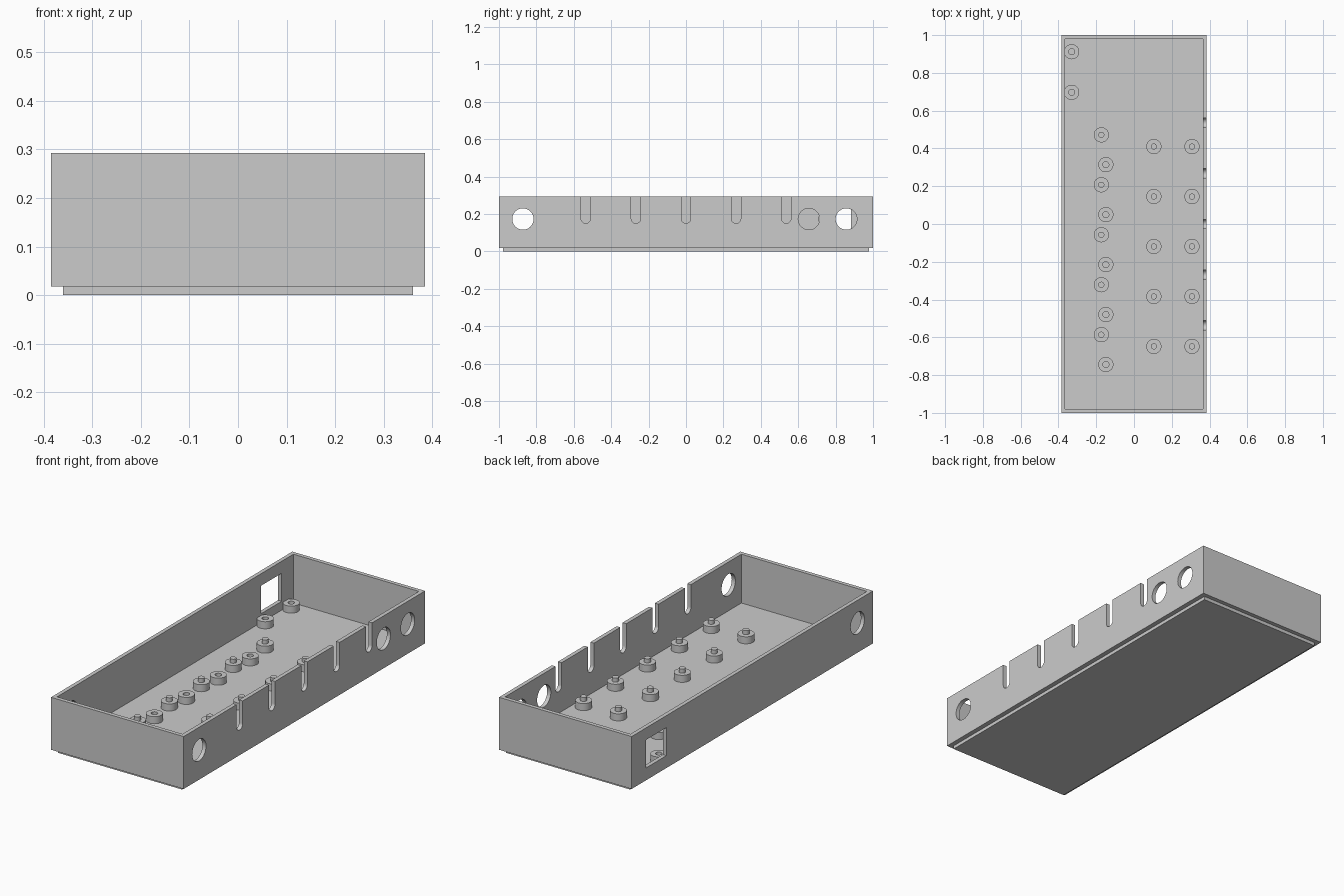
import bpy, bmesh, math

if "Cube" in bpy.data.objects:
    bpy.data.objects.remove(bpy.data.objects["Cube"])

HX, HY = 0.385, 1.0              # outer half sizes
Z0, FLOOR, TOP = 0.018, 0.037, 0.293
WALL = 0.021

grey = bpy.data.materials.new("light grey")
grey.diffuse_color = (0.6, 0.6, 0.6, 1)
grey.use_nodes = True
grey.node_tree.nodes["Principled BSDF"].inputs["Base Color"].default_value = grey.diffuse_color


def finish(name, bm):
    bmesh.ops.recalc_face_normals(bm, faces=bm.faces[:])
    me = bpy.data.meshes.new(name)
    bm.to_mesh(me)
    bm.free()
    me.materials.append(grey)
    ob = bpy.data.objects.new(name, me)
    bpy.context.collection.objects.link(ob)
    return ob


def smooth(ob):
    bpy.ops.object.select_all(action='DESELECT')
    ob.select_set(True)
    bpy.context.view_layer.objects.active = ob
    bpy.ops.object.shade_smooth_by_angle(angle=math.radians(30))


def prism(bm, profile, x0, x1):
    """Extrude a closed (y, z) outline along x."""
    a = [bm.verts.new((x0, y, z)) for y, z in profile]
    b = [bm.verts.new((x1, y, z)) for y, z in profile]
    bm.faces.new(a)
    bm.faces.new(b[::-1])
    for i in range(len(a)):
        j = (i + 1) % len(a)
        bm.faces.new((a[i], a[j], b[j], b[i]))


def rect(y0, y1, z0, z1):
    return [(y0, z0), (y1, z0), (y1, z1), (y0, z1)]


def arc(cy, cz, r, start, end, n):
    return [(cy + r * math.cos(start + (end - start) * i / n),
             cz + r * math.sin(start + (end - start) * i / n)) for i in range(n + 1)]


def box(name, hx, hy, z0, z1):
    bm = bmesh.new()
    prism(bm, rect(-hy, hy, z0, z1), -hx, hx)
    return finish(name, bm)


def cut(ob, cutter):
    mod = ob.modifiers.new("cut", 'BOOLEAN')
    mod.operation, mod.solver, mod.object = 'DIFFERENCE', 'EXACT', cutter
    bpy.context.view_layer.objects.active = ob
    bpy.ops.object.modifier_apply(modifier=mod.name)
    bpy.data.objects.remove(cutter)


# Open tray and the smaller plate below it
tray = box("tray", HX, HY, Z0, TOP)
cut(tray, box("cavity_cutter", HX - WALL, HY - WALL, FLOOR, TOP + 0.1))
box("base_plate", 0.36, 0.978, 0, Z0)

# Wall openings: round holes, cable slots and a square port
bm = bmesh.new()
for y, x0 in ((-0.872, -0.5), (0.657, 0.3), (0.857, 0.3)):
    prism(bm, arc(y, 0.173, 0.057, 0, 2 * math.pi, 48)[:-1], x0, 0.5)
for i in range(-2, 3):
    y, r = i * 0.268, 0.025
    prism(bm, arc(y, 0.175, r, math.pi, 2 * math.pi, 16) + [(y + r, 0.4), (y - r, 0.4)],
          0.3, 0.5)
prism(bm, rect(0.712, 0.882, 0.083, 0.23), -0.5, -0.3)
cut(tray, finish("opening_cutter", bm))
smooth(tray)

# Round mounts on the floor, with a raised pin or with a bore
R, PIN, MOUNT_TOP, PIN_TOP = 0.04, 0.016, 0.074, 0.095
BASE = FLOOR - 0.002
PIN_PROFILE = [(0, BASE), (R, BASE), (R, MOUNT_TOP), (PIN, MOUNT_TOP),
               (PIN, PIN_TOP), (0, PIN_TOP)]
BORE_PROFILE = [(PIN, BASE), (R, BASE), (R, MOUNT_TOP), (PIN, MOUNT_TOP), (PIN, BASE)]


def mounts(name, profile, places):
    bm = bmesh.new()
    for x, y in places:
        vs = [bm.verts.new((x + r, y, z)) for r, z in profile]
        es = [bm.edges.new(p) for p in zip(vs, vs[1:])]
        bmesh.ops.spin(bm, geom=vs + es, cent=(x, y, 0), axis=(0, 0, 1),
                       angle=2 * math.pi, steps=32)
    bmesh.ops.remove_doubles(bm, verts=bm.verts[:], dist=1e-4)
    smooth(finish(name, bm))


STEP = 0.2645
rows = range(5)
mounts("pin_mounts", PIN_PROFILE,
       [(-0.173, 0.472 - STEP * i) for i in rows]
       + [(x, 0.41 - STEP * i) for x in (0.105, 0.307) for i in rows])
mounts("bore_mounts", BORE_PROFILE,
       [(-0.149, 0.314 - STEP * i) for i in rows] + [(-0.33, 0.912), (-0.33, 0.697)])
